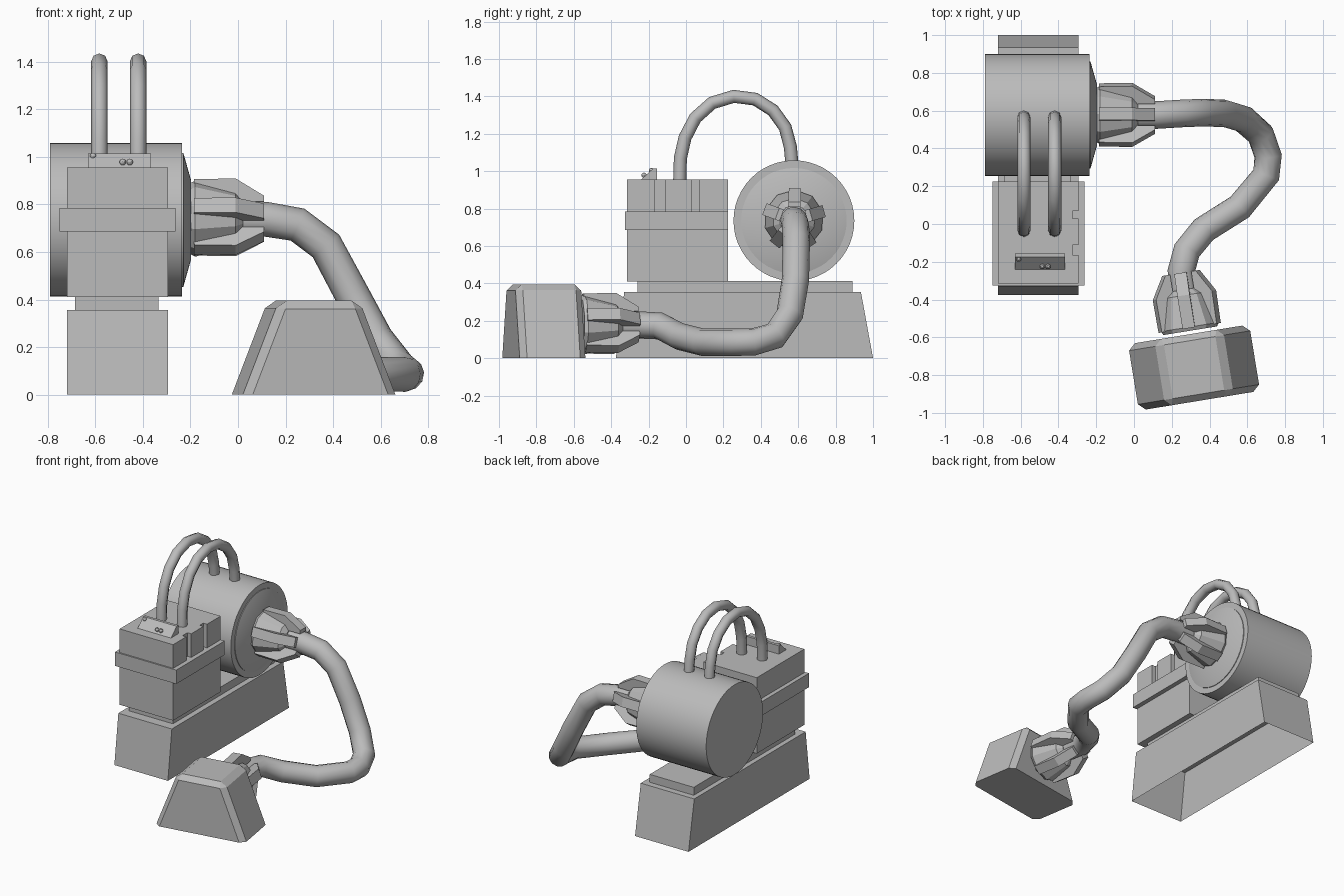
import bpy, bmesh, math
from mathutils import Matrix, Vector

cube = bpy.data.objects.get("Cube")
if cube:
    bpy.data.objects.remove(cube, do_unlink=True)

grey = bpy.data.materials.new("plain grey")
grey.use_nodes = True
grey.diffuse_color = (0.5, 0.5, 0.5, 1)
grey.node_tree.nodes["Principled BSDF"].inputs["Base Color"].default_value = (0.5, 0.5, 0.5, 1)


def finish(name, bm, matrix=None, smooth=False):
    bmesh.ops.recalc_face_normals(bm, faces=bm.faces)
    mesh = bpy.data.meshes.new(name)
    bm.to_mesh(mesh)
    bm.free()
    mesh.materials.append(grey)
    ob = bpy.data.objects.new(name, mesh)
    bpy.context.collection.objects.link(ob)
    if matrix:
        mesh.transform(matrix)
    if smooth:
        select(ob)
        bpy.ops.object.shade_smooth_by_angle(angle=math.radians(30))
    return ob


def select(ob):
    bpy.ops.object.select_all(action='DESELECT')
    ob.select_set(True)
    bpy.context.view_layer.objects.active = ob


def block(name, x, y, z):
    bm = bmesh.new()
    bmesh.ops.create_cube(bm, size=1)
    for v in bm.verts:
        v.co = [r[0] if c < 0 else r[1] for c, r in zip(v.co, (x, y, z))]
    return finish(name, bm)


def prism(points, start, end):
    """Closed outline in local (u, v), extruded along the third axis."""
    bm = bmesh.new()
    face = bm.faces.new([bm.verts.new((u, v, start)) for u, v in points])
    out = bmesh.ops.extrude_face_region(bm, geom=[face])
    for v in out["geom"]:
        if isinstance(v, bmesh.types.BMVert):
            v.co.z = end
    return bm


def lathe(name, profile, sides, matrix, smooth=False, turn=0.0):
    """Rings of (height, radius) about local z, capped at both ends."""
    bm = bmesh.new()
    rings = []
    for h, r in profile:
        angles = [turn + math.tau * i / sides for i in range(sides)]
        rings.append([bm.verts.new((r * math.cos(a), r * math.sin(a), h)) for a in angles])
    for a, b in zip(rings, rings[1:]):
        for i in range(sides):
            j = (i + 1) % sides
            bm.faces.new((a[i], a[j], b[j], b[i]))
    bm.faces.new(rings[0])
    bm.faces.new(rings[-1])
    return finish(name, bm, matrix, smooth)


def tube(name, path, radius, resolution):
    cu = bpy.data.curves.new(name, 'CURVE')
    cu.dimensions = '3D'
    cu.bevel_depth = radius
    cu.bevel_resolution = resolution
    cu.use_fill_caps = True
    sp = cu.splines.new('POLY')
    sp.points.add(len(path) - 1)
    for p, co in zip(sp.points, path):
        p.co = (*co, 1)
    cu.materials.append(grey)
    ob = bpy.data.objects.new(name, cu)
    bpy.context.collection.objects.link(ob)
    select(ob)
    bpy.ops.object.convert(target='MESH')
    bpy.ops.object.shade_smooth_by_angle(angle=math.radians(50))


def frame(origin, axis):
    """Local z along axis, local x pointing down."""
    z = Vector(axis).normalized()
    x = Vector((0, 0, -1))
    m = Matrix((x, z.cross(x), z)).transposed().to_4x4()
    return Matrix.Translation(origin) @ m


# Maps an outline (u, v) to (y, z) and its extrusion to x
YZ = Matrix(((0, 0, 1, 0), (1, 0, 0, 0), (0, 1, 0, 0), (0, 0, 0, 1)))

# Foot: sloped ends, hollow underneath
bm = prism([(-0.375, 0), (1, 0), (0.935, 0.355), (-0.33, 0.355)], -0.72, -0.295)
bmesh.ops.delete(bm, geom=[f for f in bm.faces if all(v.co.y < 0.01 for v in f.verts)],
                 context='FACES_ONLY')
finish("foot", bm, YZ)
block("foot_slab", (-0.685, -0.335), (-0.26, 0.89), (0.35, 0.412))

# Engine box with a band and slots in the upper side
block("engine_lower", (-0.72, -0.295), (-0.315, 0.225), (0.41, 0.70))
block("engine_band", (-0.75, -0.263), (-0.325, 0.225), (0.685, 0.785))
block("engine_upper", (-0.72, -0.325), (-0.315, 0.225), (0.75, 0.955))
for y in ((-0.315, -0.165), (-0.11, 0.03), (0.07, 0.225)):
    block("engine_side_panel", (-0.33, -0.295), y, (0.75, 0.955))

# Sloped control panel with knobs
finish("control_panel", prism([(-0.245, 0.95), (-0.155, 0.95), (-0.155, 1.015), (-0.175, 1.015)],
                              -0.63, -0.365), YZ)
for x, y, z in ((-0.61, -0.185, 1.003), (-0.485, -0.225, 0.978), (-0.455, -0.225, 0.978)):
    bm = bmesh.new()
    bmesh.ops.create_uvsphere(bm, u_segments=10, v_segments=6, radius=0.014)
    finish("knob", bm, Matrix.Translation((x, y, z)), True)

# Tank on its side with a shallow end cap
tank = frame((0, 0.577, 0.735), (1, 0, 0))
lathe("tank", [(-0.79, 0.323), (-0.235, 0.323)], 48, tank, True)
lathe("tank_end_cap", [(-0.24, 0.282), (-0.23, 0.282), (-0.197, 0.165)], 48, tank, True)

# Two arched pipes from the engine to the tank
arch = [(-0.035, 0.9), (-0.03, 1.07), (-0.005, 1.18), (0.05, 1.285), (0.14, 1.365), (0.255, 1.4),
        (0.37, 1.385), (0.465, 1.325), (0.53, 1.235), (0.558, 1.13), (0.57, 1.0)]
for x in (-0.583, -0.42):
    tube("arched_pipe", [(x, y, z) for y, z in arch], 0.035, 2)


# Collar: faceted cone gripped by five tapering claws
def collar(origin, axis):
    m = frame(origin, axis)
    first = math.radians(-110)
    lathe("collar", [(0, 0.15), (0.02, 0.16), (0.19, 0.115), (0.22, 0.078)], 10, m, turn=first)
    for i in range(5):
        turn = Matrix.Rotation(first + math.tau * i / 5, 4, 'Z')
        bm = prism([(0.12, 0.015), (0.165, 0.015), (0.168, 0.19), (0.095, 0.31), (0.07, 0.31),
                    (0.07, 0.2)], -0.033, 0.033)
        # outline is (radius, height), width runs sideways
        swap = Matrix(((1, 0, 0, 0), (0, 0, 1, 0), (0, 1, 0, 0), (0, 0, 0, 1)))
        finish("collar_claw", bm, m @ turn @ swap)


collar((-0.2, 0.577, 0.74), (1, 0, 0))
collar((0.298, -0.565, 0.18), (-0.16, 0.99, 0))

# Long bent hose
tube("hose", [(-0.05, 0.577, 0.737), (0.12, 0.577, 0.737), (0.25, 0.585, 0.715), (0.37, 0.59, 0.625),
              (0.48, 0.585, 0.42), (0.58, 0.555, 0.235), (0.67, 0.475, 0.12), (0.71, 0.36, 0.087),
              (0.70, 0.26, 0.085), (0.56, 0.09, 0.085), (0.37, -0.03, 0.115),
              (0.28, -0.14, 0.172), (0.25, -0.25, 0.178), (0.27, -0.4, 0.178)], 0.073, 4)

# Floor nozzle: chamfered wedge-sided block
bm = prism([(-0.325, 0), (0.325, 0), (0.172, 0.395), (-0.172, 0.395)], -0.178, 0.178)
edges = [e for e in bm.edges if max(v.co.y for v in e.verts) > 0.1]
bmesh.ops.bevel(bm, geom=edges, offset=0.034, segments=1, affect='EDGES')
upright = Matrix.Rotation(math.radians(90), 4, 'X')
finish("floor_nozzle", bm, Matrix.Translation((0.318, -0.76, 0))
       @ Matrix.Rotation(math.radians(9.3), 4, 'Z') @ upright)
